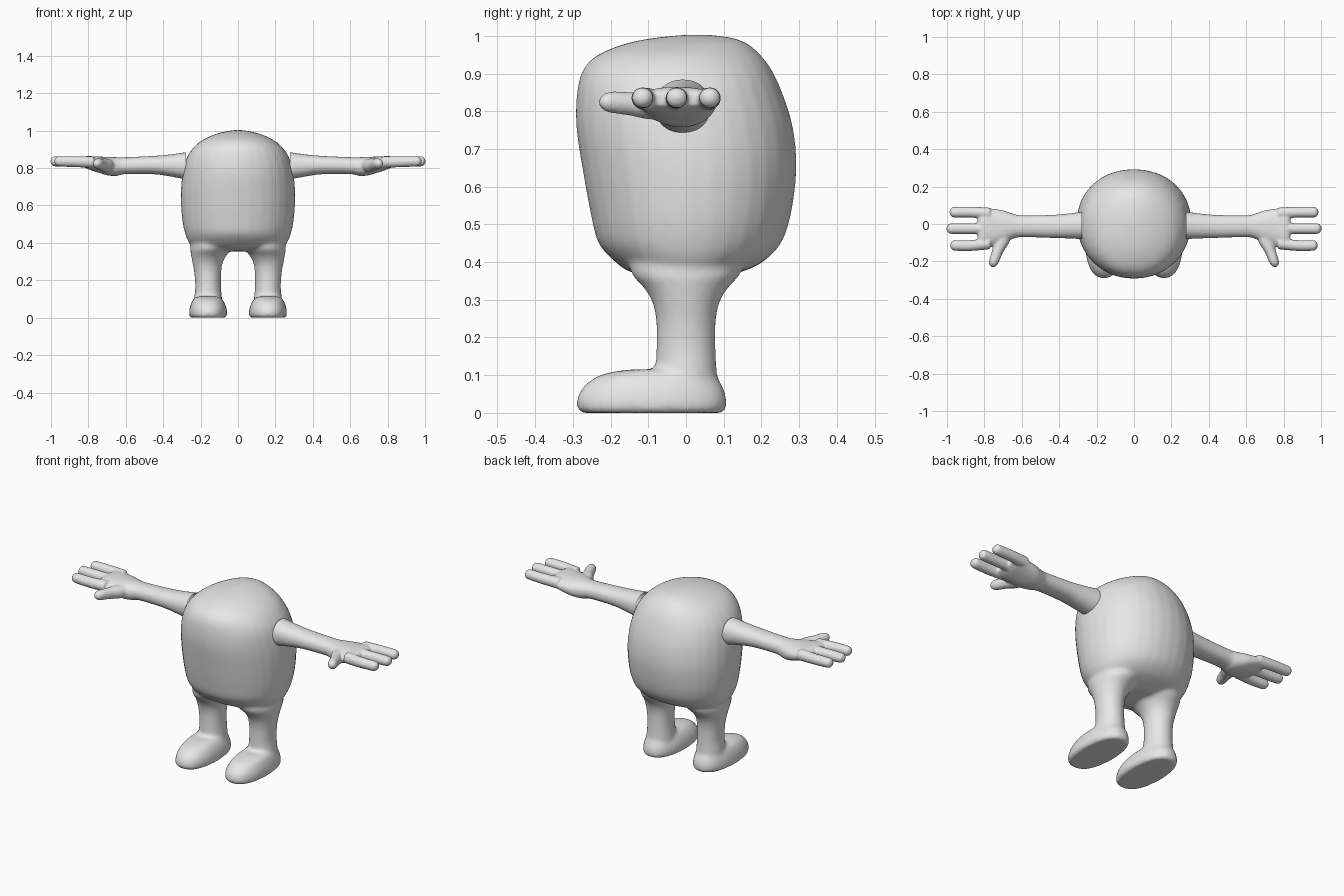
import bpy, bmesh, math
from mathutils import Vector

grey = bpy.data.materials.new("plain grey")
grey.diffuse_color = (0.8, 0.8, 0.8, 1)
SEG = 32


def smooth_path(rings, steps=4):
    """Catmull-Rom interpolation through ring tuples."""
    out = []
    for i in range(len(rings) - 1):
        p0, p1 = rings[max(i - 1, 0)], rings[i]
        p2, p3 = rings[i + 1], rings[min(i + 2, len(rings) - 1)]
        for s in range(steps):
            t = s / steps
            out.append([0.5 * (2 * b + (c - a) * t + (2 * a - 5 * b + 4 * c - d) * t * t
                               + (3 * b - a - 3 * c + d) * t ** 3)
                        for a, b, c, d in zip(p0, p1, p2, p3)])
    return out + [list(rings[-1])]


def loft(bm, rings, axis, power=2.0):
    """Closed tube; ring = (position on axis, centre a, centre b, radius a, radius b)."""
    loops = []
    for t, ca, cb, ra, rb in smooth_path(rings):
        loop = []
        for k in range(SEG):
            ang = 2 * math.pi * k / SEG
            c, s = math.cos(ang), math.sin(ang)
            co = [ca + ra * math.copysign(abs(c) ** (2 / power), c),
                  cb + rb * math.copysign(abs(s) ** (2 / power), s)]
            co.insert(axis, t)
            loop.append(bm.verts.new(co))
        loops.append(loop)
    for a, b in zip(loops, loops[1:]):
        for k in range(SEG):
            n = (k + 1) % SEG
            bm.faces.new((a[k], a[n], b[n], b[k]))
    bm.faces.new(loops[0])
    bm.faces.new(loops[-1])


def fuse(bm, name, voxel, iterations):
    """Melt overlapping lofts into one soft skin."""
    bmesh.ops.recalc_face_normals(bm, faces=bm.faces)
    me = bpy.data.meshes.new(name)
    bm.to_mesh(me)
    bm.free()
    ob = bpy.data.objects.new(name, me)
    bpy.context.collection.objects.link(ob)
    rm = ob.modifiers.new("fuse", 'REMESH')
    rm.mode, rm.voxel_size = 'VOXEL', voxel
    sm = ob.modifiers.new("soften", 'SMOOTH')
    sm.factor, sm.iterations = 0.5, iterations
    dg = bpy.context.evaluated_depsgraph_get()
    ob.data = bpy.data.meshes.new_from_object(ob.evaluated_get(dg))
    ob.modifiers.clear()
    ob.data.materials.clear()
    ob.data.materials.append(grey)
    ob.data.polygons.foreach_set("use_smooth", [True] * len(ob.data.polygons))
    return ob


# Body with legs and feet
bm = bmesh.new()
loft(bm, [(0.355, 0, 0, 0.17, 0.08), (0.375, 0, 0, 0.235, 0.15),
          (0.40, 0, 0.008, 0.262, 0.195), (0.45, 0, 0.01, 0.283, 0.242),
          (0.53, 0, 0.013, 0.299, 0.266), (0.65, 0, 0.009, 0.306, 0.284),
          (0.76, 0, -0.004, 0.298, 0.287), (0.85, 0, -0.017, 0.276, 0.272),
          (0.91, 0, -0.023, 0.238, 0.250), (0.95, 0, -0.018, 0.190, 0.215),
          (0.98, 0, 0.002, 0.125, 0.160), (0.995, 0, 0.02, 0.070, 0.100),
          (1.003, 0, 0.03, 0.02, 0.03)], 2, 2.1)
for side in (-1, 1):
    loft(bm, [(0.05, side * 0.160, 0, 0.080, 0.085), (0.12, side * 0.160, 0, 0.073, 0.081),
              (0.17, side * 0.160, 0, 0.069, 0.079), (0.24, side * 0.162, 0, 0.072, 0.079),
              (0.29, side * 0.163, 0, 0.080, 0.088), (0.33, side * 0.157, 0, 0.093, 0.110),
              (0.37, side * 0.145, 0, 0.110, 0.145), (0.42, side * 0.13, 0, 0.11, 0.15)], 2)
    loft(bm, [(0, side * 0.16, -0.09, 0.092, 0.187), (0.012, side * 0.16, -0.091, 0.101, 0.199),
              (0.05, side * 0.16, -0.09, 0.099, 0.195), (0.085, side * 0.161, -0.083, 0.086, 0.172),
              (0.105, side * 0.162, -0.07, 0.072, 0.142), (0.115, side * 0.162, -0.05, 0.055, 0.1)],
         2, 2.3)
fuse(bm, "body_with_legs", 0.01, 8)

# Arm with three fingers and a thumb
bm = bmesh.new()
loft(bm, [(0.22, -0.008, 0.811, 0.080, 0.078), (0.28, -0.008, 0.812, 0.073, 0.072),
          (0.36, -0.011, 0.814, 0.066, 0.059), (0.45, -0.013, 0.816, 0.061, 0.049),
          (0.60, -0.012, 0.813, 0.058, 0.045), (0.65, -0.012, 0.808, 0.068, 0.050),
          (0.70, -0.015, 0.811, 0.088, 0.049), (0.76, -0.019, 0.821, 0.101, 0.041),
          (0.81, -0.025, 0.831, 0.108, 0.033), (0.835, -0.025, 0.833, 0.10, 0.018)], 0, 2.2)
for y, tip in ((0.063, 0.986), (-0.025, 1.002), (-0.115, 0.982)):
    loft(bm, [(0.77, y * 0.9, 0.832, 0.031, 0.031), (0.87, y, 0.834, 0.029, 0.029),
              (tip - 0.025, y, 0.836, 0.028, 0.027), (tip - 0.008, y, 0.836, 0.021, 0.020),
              (tip, y, 0.836, 0.008, 0.008)], 0)
loft(bm, [(-0.23, 0.754, 0.824, 0.009, 0.009), (-0.218, 0.752, 0.824, 0.021, 0.021),
          (-0.20, 0.748, 0.824, 0.027, 0.028), (-0.15, 0.730, 0.820, 0.031, 0.031),
          (-0.10, 0.708, 0.815, 0.040, 0.036), (-0.03, 0.69, 0.813, 0.045, 0.036)], 1)
arm = fuse(bm, "arms", 0.006, 5)

# Open the shoulder end, then mirror to the other side
bm = bmesh.new()
bm.from_mesh(arm.data)
bmesh.ops.bisect_plane(bm, geom=bm.verts[:] + bm.edges[:] + bm.faces[:],
                       plane_co=Vector((0.278, 0, 0)), plane_no=Vector((1, 0, 0)),
                       clear_inner=True)
bm.to_mesh(arm.data)
bm.free()
arm.modifiers.new("mirror", 'MIRROR')
